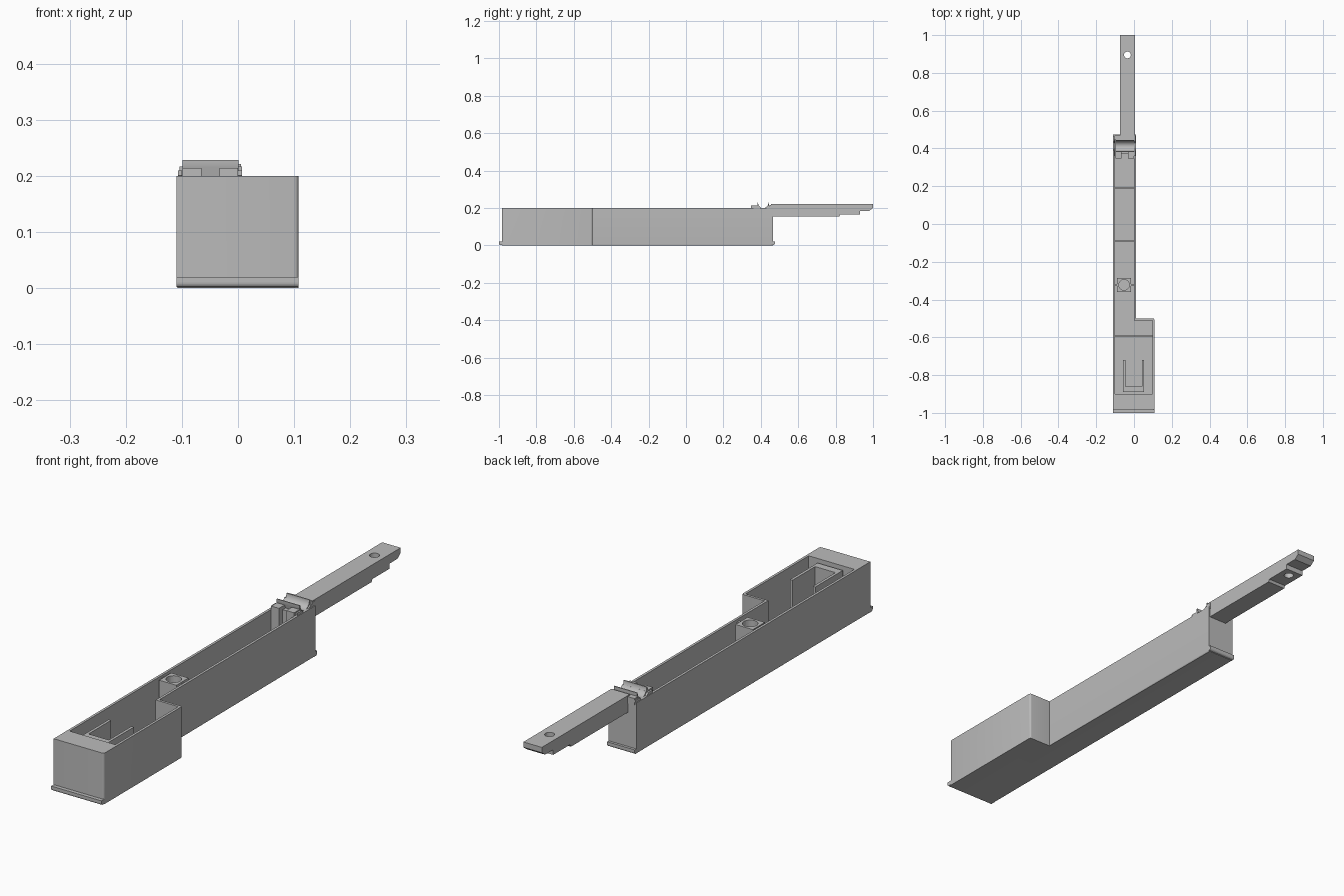
import bpy, bmesh, math
from mathutils import Vector

cube = bpy.data.objects.get("Cube")
if cube:
    bpy.data.objects.remove(cube, do_unlink=True)

grey = bpy.data.materials.new("plain grey")
grey.use_nodes = True
colour = (0.5, 0.5, 0.5, 1)
grey.diffuse_color = colour
grey.node_tree.nodes["Principled BSDF"].inputs["Base Color"].default_value = colour


def prism(name, outline, start, end, axis="z"):
    """Extrude an outline along z (points are x, y) or along x (points are y, z)."""
    bm = bmesh.new()
    place = (lambda a, b: (a, b, start)) if axis == "z" else (lambda a, b: (start, a, b))
    face = bm.faces.new([bm.verts.new(place(a, b)) for a, b in outline])
    new = bmesh.ops.extrude_face_region(bm, geom=[face])["geom"]
    step = Vector((0, 0, end - start) if axis == "z" else (end - start, 0, 0))
    bmesh.ops.translate(bm, verts=[v for v in new if isinstance(v, bmesh.types.BMVert)], vec=step)
    bmesh.ops.recalc_face_normals(bm, faces=bm.faces)
    mesh = bpy.data.meshes.new(name)
    bm.to_mesh(mesh)
    bm.free()
    mesh.materials.append(grey)
    obj = bpy.data.objects.new(name, mesh)
    bpy.context.collection.objects.link(obj)
    return obj


def box(name, x0, x1, y0, y1, z0, z1):
    return prism(name, [(x0, y0), (x1, y0), (x1, y1), (x0, y1)], z0, z1)


def circle(x, y, r, n=32):
    return [(x + r * math.cos(math.tau * i / n), y + r * math.sin(math.tau * i / n)) for i in range(n)]


def cut(obj, cutter):
    mod = obj.modifiers.new("cut", "BOOLEAN")
    mod.operation = "DIFFERENCE"
    mod.solver = "EXACT"
    mod.object = cutter
    cutter.hide_render = True
    cutter.hide_viewport = True
    cutter.display_type = "WIRE"


def round_edges(obj, test, width):
    """Bevel the edges whose two ends satisfy a rule."""
    bm = bmesh.new()
    bm.from_mesh(obj.data)
    edges = [e for e in bm.edges if test(e.verts[0].co, e.verts[1].co)]
    bmesh.ops.bevel(bm, geom=edges, offset=width, segments=4, profile=0.5, affect="EDGES")
    bm.to_mesh(obj.data)
    bm.free()


def l_shape(left, right, wide, front, step, back):
    return [(left, front), (wide, front), (wide, step), (right, step), (right, back), (left, back)]


# Open tray with a wide front end
tray = prism("tray_body", l_shape(-0.11, 0.01, 0.108, -0.985, -0.5, 0.465), 0, 0.2)
round_edges(tray, lambda a, b: abs(a.z - b.z) > 0.1 and a.x > 0.1, 0.008)
round_edges(tray, lambda a, b: max(a.z, b.z) < 0.001 and abs(a.y - b.y) > 0.1, 0.005)
cut(tray, prism("tray_cavity_cutter", l_shape(-0.1, 0.0, 0.098, -0.9, -0.51, 0.45), 0.012, 0.3))

# Rounded lips at both ends of the base
for name, x1, y0, y1 in (("front_lip", 0.108, -1.0, -0.975), ("back_lip", 0.01, 0.458, 0.475)):
    lip = box(name, -0.11, x1, y0, y1, 0.002, 0.02)
    outer = y0 if y0 < 0 else y1
    round_edges(lip, lambda a, b: a.z < 0.01 and b.z < 0.01 and abs(a.y - outer) < 0.001
                and abs(b.y - outer) < 0.001, 0.008)

# Low ribs across the floor
for name, x1, y in (("front_rib", 0.1, -0.593), ("middle_rib", 0.002, -0.09), ("back_rib", 0.002, 0.19)):
    box(name, -0.102, x1, y - 0.004, y + 0.004, 0.01, 0.022)

# U-shaped holder in the wide end
prism("u_holder", [(-0.057, -0.89), (0.053, -0.89), (0.053, -0.72), (0.042, -0.72), (0.042, -0.86),
                   (-0.046, -0.86), (-0.046, -0.72), (-0.057, -0.72)], 0.01, 0.188)

# Screw post with side webs
post = box("screw_post", -0.09, -0.015, -0.36, -0.285, 0.01, 0.196)
cut(post, prism("post_hole_cutter", circle(-0.0525, -0.3225, 0.028), 0.05, 0.3))
for name, x0, x1 in (("left_post_web", -0.016, 0.002), ("right_post_web", -0.102, -0.089)):
    box(name, x0, x1, -0.328, -0.317, 0.01, 0.19)

# Half-pipe cradle at the back
arc = [(0.413 - 0.028 * math.cos(math.pi * i / 20), 0.229 - 0.03 * math.sin(math.pi * i / 20)) for i in range(21)]
cradle = prism("pipe_cradle", [(0.388, 0.012), (0.388, 0.2), (0.381, 0.215), (0.381, 0.229)] + arc +
               [(0.445, 0.229), (0.445, 0.212), (0.462, 0.212), (0.462, 0.012)], -0.099, 0.001, "x")
for name, x0, x1 in (("left_cradle_tab", -0.033, 0.0), ("right_cradle_tab", -0.099, -0.065)):
    box(name, x0, x1, 0.347, 0.389, 0.1, 0.214)
box("cradle_bridge", -0.066, -0.032, 0.37, 0.389, 0.1, 0.2)
box("cradle_back_rim", -0.104, 0.007, 0.447, 0.468, 0.19, 0.217)
for name, x0 in (("left_cradle_cheek", 0.0), ("right_cradle_cheek", -0.107)):
    prism(name, [(0.36, 0.201), (0.378, 0.185), (0.448, 0.185), (0.466, 0.201), (0.466, 0.21),
                 (0.44, 0.21), (0.43, 0.2), (0.396, 0.2), (0.386, 0.21), (0.36, 0.21)], x0, x0 + 0.007, "x")

# Long stepped arm with a screw hole
arm = prism("long_arm", [(0.455, 0.155), (0.82, 0.155), (0.825, 0.165), (0.93, 0.165), (0.93, 0.185),
                         (0.98, 0.185), (1.0, 0.2), (1.0, 0.221), (0.455, 0.221)], -0.075, 0.005, "x")
cut(arm, prism("arm_hole_cutter", circle(-0.035, 0.895, 0.018), 0.1, 0.3))

# Smooth the curved surfaces, keeping hard edges crisp
bpy.ops.object.select_all(action="DESELECT")
for obj in (tray, cradle, arm, post):
    obj.select_set(True)
bpy.context.view_layer.objects.active = tray
bpy.ops.object.shade_smooth_by_angle(angle=math.radians(30))
